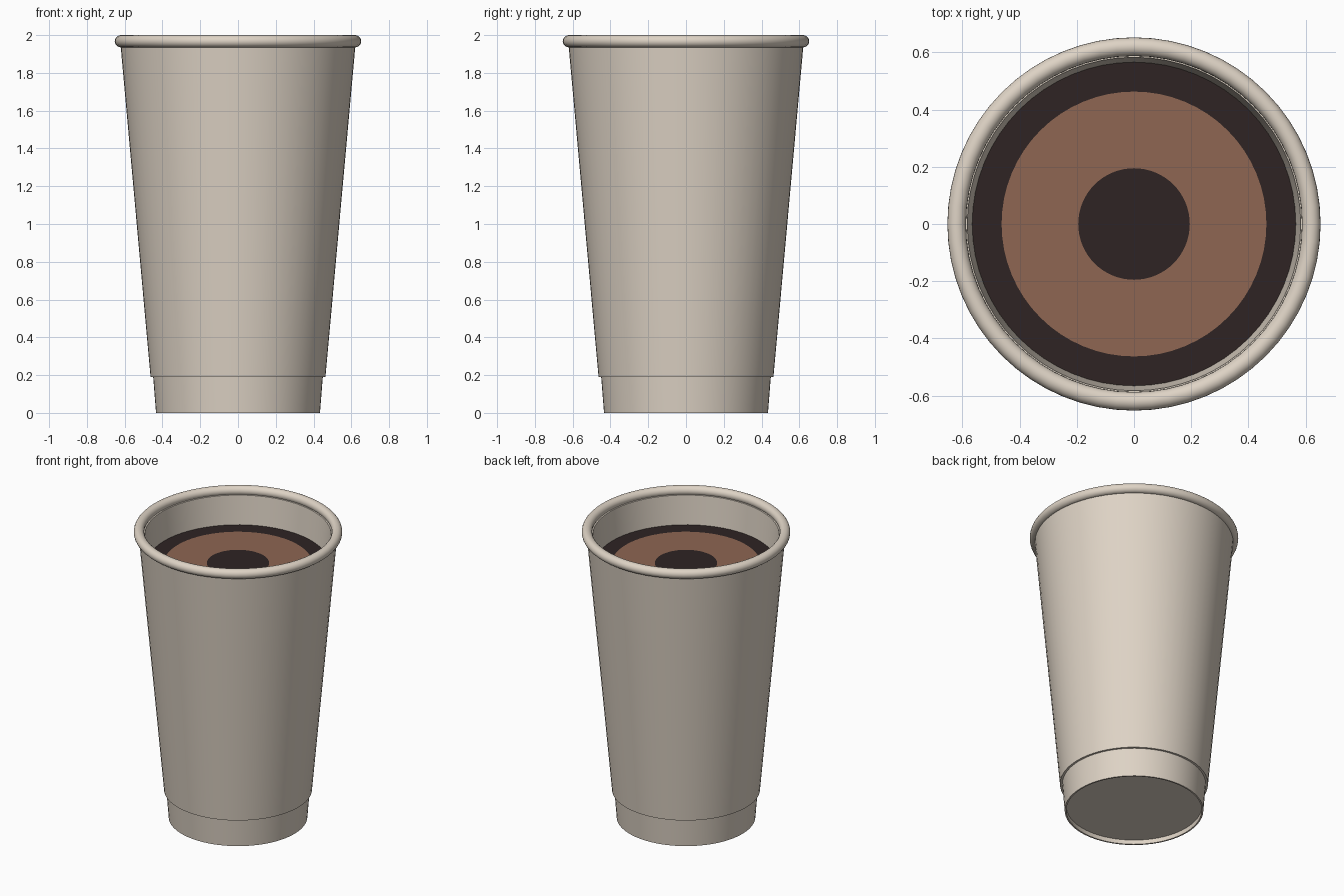
import bpy
import math

if "Cube" in bpy.data.objects:
    bpy.data.objects.remove(bpy.data.objects["Cube"], do_unlink=True)

SEGMENTS = 64


def srgb(r, g, b):
    def lin(c):
        c /= 255
        return c / 12.92 if c <= 0.04045 else ((c + 0.055) / 1.055) ** 2.4
    return (lin(r), lin(g), lin(b), 1)


def material(name, colour):
    mat = bpy.data.materials.new(name)
    mat.use_nodes = True
    mat.diffuse_color = colour
    bsdf = next(n for n in mat.node_tree.nodes if n.type == 'BSDF_PRINCIPLED')
    bsdf.inputs["Base Color"].default_value = colour
    bsdf.inputs["Roughness"].default_value = 0.7
    return mat


paper = material("beige paper", srgb(222, 211, 197))
coffee = material("dark coffee", srgb(46, 36, 35))
crema = material("brown crema", srgb(142, 102, 82))


def lathe(name, profile, materials, band_slots=None):
    """Spin a (radius, z) profile about z; radius 0 becomes a single pole."""
    verts, faces, slots, rings = [], [], [], []
    for r, z in profile:
        count = 1 if r == 0 else SEGMENTS
        rings.append([len(verts) + i for i in range(count)])
        for i in range(count):
            a = math.tau * i / SEGMENTS
            verts.append((r * math.cos(a), r * math.sin(a), z))
    for band, (low, high) in enumerate(zip(rings, rings[1:])):
        for i in range(SEGMENTS):
            j = (i + 1) % SEGMENTS
            quad = [low[i % len(low)], low[j % len(low)],
                    high[j % len(high)], high[i % len(high)]]
            faces.append(list(dict.fromkeys(quad)))
            slots.append(band_slots[band] if band_slots else 0)
    mesh = bpy.data.meshes.new(name)
    mesh.from_pydata(verts, [], faces)
    for mat in materials:
        mesh.materials.append(mat)
    for poly, slot in zip(mesh.polygons, slots):
        poly.material_index = slot
    mesh.update()
    obj = bpy.data.objects.new(name, mesh)
    bpy.context.collection.objects.link(obj)
    bpy.ops.object.select_all(action='DESELECT')
    bpy.context.view_layer.objects.active = obj
    obj.select_set(True)
    bpy.ops.object.shade_smooth_by_angle(angle=math.radians(35))
    return obj


# Tapered wall with recessed underside, stepped foot and hollow inside
lathe("cup_body", [
    (0, 0.03), (0.424, 0.03), (0.424, 0), (0.434, 0), (0.449, 0.19),
    (0.463, 0.19), (0.622, 1.95), (0.583, 1.95), (0.42, 0.08), (0, 0.08),
], [paper])

# Rolled lip
bpy.ops.mesh.primitive_torus_add(
    location=(0, 0, 1.9675), major_radius=0.62, minor_radius=0.0325,
    major_segments=SEGMENTS, minor_segments=20)
rim = bpy.context.object
rim.name = "rolled_rim"
rim.data.materials.append(paper)
bpy.ops.object.shade_smooth_by_angle(angle=math.radians(35))

# Drink surface with a ring of crema
lathe("coffee_surface", [
    (0.567, 1.753), (0.463, 1.753), (0.195, 1.753), (0, 1.753),
], [coffee, crema], [0, 1, 0])
